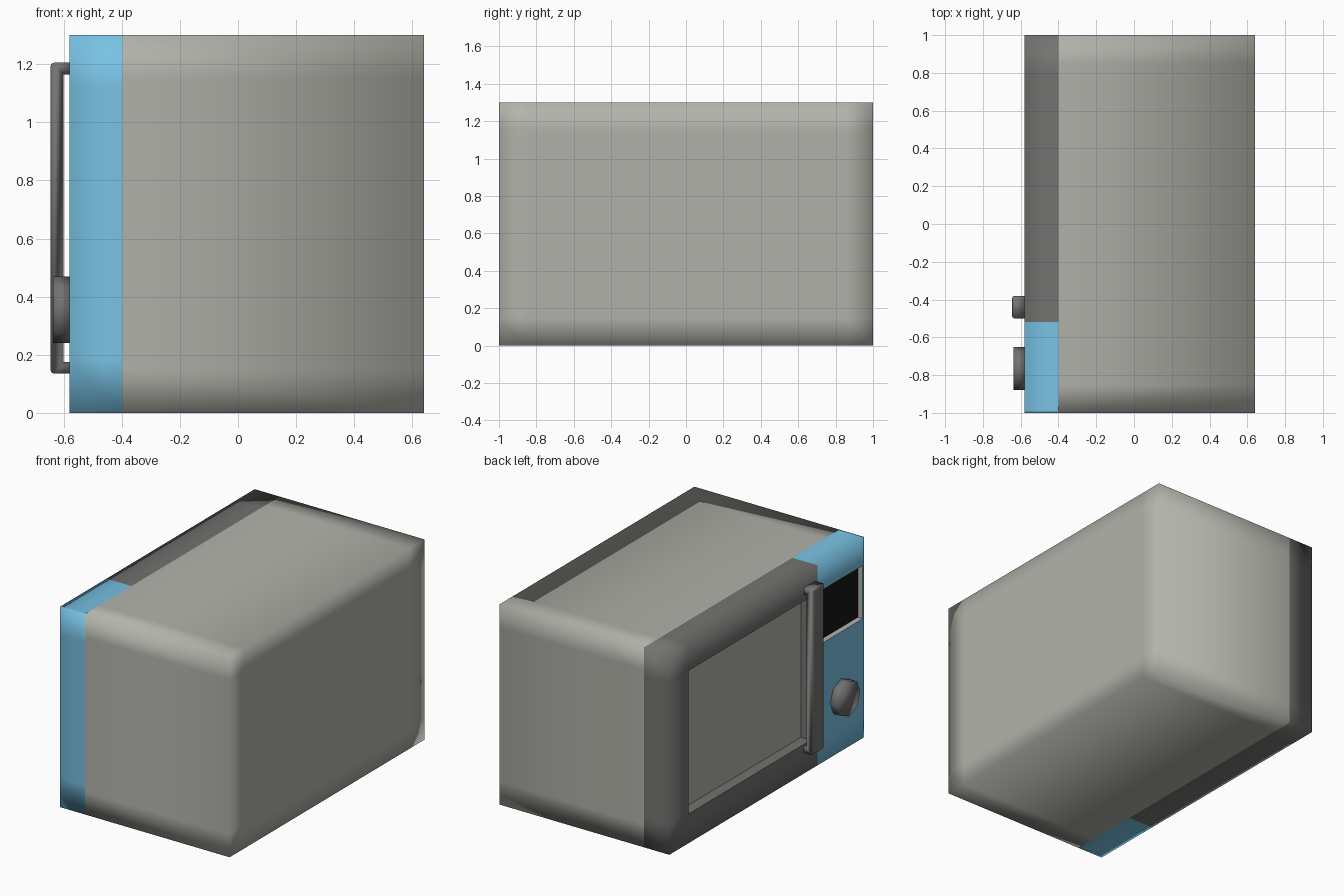
import bpy, bmesh, math
from mathutils import Vector, Matrix

if "Cube" in bpy.data.objects:
    bpy.data.objects.remove(bpy.data.objects["Cube"])


def material(name, rgb):
    m = bpy.data.materials.new(name)
    m.diffuse_color = (*rgb, 1)
    m.use_nodes = True
    m.node_tree.nodes["Principled BSDF"].inputs["Base Color"].default_value = m.diffuse_color
    return m


BEIGE = material("warm grey", (0.45, 0.45, 0.41))
DARK = material("dark grey", (0.17, 0.17, 0.165))
BLUE = material("sky blue", (0.19, 0.54, 0.78))
BLACK = material("display black", (0.008, 0.008, 0.008))


def finish(bm, name, mats):
    bmesh.ops.recalc_face_normals(bm, faces=bm.faces)
    for f in bm.faces:
        f.smooth = True
    me = bpy.data.meshes.new(name)
    bm.to_mesh(me)
    bm.free()
    for m in mats:
        me.materials.append(m)
    ob = bpy.data.objects.new(name, me)
    bpy.context.collection.objects.link(ob)
    return ob


def box(name, lo, hi, mats, cuts=(), seams=(), recess=None):
    """Smooth box with loop cuts (axis, value), sharp seam planes and an
    optional front recess (y0, y1, z0, z1, depth, wall material index)."""
    bm = bmesh.new()
    lo, hi = Vector(lo), Vector(hi)
    mat = Matrix.Translation((lo + hi) / 2) @ Matrix.Diagonal((*(hi - lo), 1))
    bmesh.ops.create_cube(bm, size=1, matrix=mat)
    cuts = list(cuts)
    if recess:
        cuts += [(1, recess[0]), (1, recess[1]), (2, recess[2]), (2, recess[3])]
    for axis, v in cuts:
        p, n = Vector(), Vector()
        p[axis], n[axis] = v, 1
        bmesh.ops.bisect_plane(bm, geom=bm.verts[:] + bm.edges[:] + bm.faces[:],
                               plane_co=p, plane_no=n)
    if recess:
        y0, y1, z0, z1, depth, wall = recess
        inner = []
        for f in bm.faces:
            c = f.calc_center_median()
            if abs(c.x - lo.x) < 1e-4 and y0 < c.y < y1 and z0 < c.z < z1:
                inner.append(f)
        res = bmesh.ops.extrude_face_region(bm, geom=inner)
        bmesh.ops.delete(bm, geom=[f for f in inner if f.is_valid], context='FACES')
        floor = [g for g in res['geom'] if isinstance(g, bmesh.types.BMFace)]
        for v in {v for f in floor for v in f.verts}:
            v.co.x += depth
        for f in floor:
            f.material_index = 1
            for e in f.edges:
                e.smooth = False
                for w in e.link_faces:
                    if w not in floor:
                        w.material_index = wall
                        for we in w.edges:
                            we.smooth = False
    for axis, v in seams:
        for e in bm.edges:
            if all(abs(q.co[axis] - v) < 1e-4 for q in e.verts):
                e.smooth = False
    return finish(bm, name, mats)


H = 1.30
edge_z = [(2, 0.15), (2, 1.15)]

# Main casing, softly shaded towards its edges
box("casing", (-0.40, -1, 0), (0.64, 1, H), [BEIGE],
    cuts=edge_z + [(1, -0.85), (1, 0.85)], seams=[(0, -0.40)])

# Door with recessed window
box("door", (-0.58, -0.52, 0), (-0.40, 1, H), [DARK, BEIGE],
    seams=[(0, -0.40), (1, -0.52)], recess=(-0.45, 0.805, 0.19, 1.12, 0.07, 0))

# Control panel with recessed display
box("control_panel", (-0.58, -1, 0), (-0.40, -0.52, H), [BLUE, BLACK, BEIGE],
    cuts=[(2, 0.19)], seams=[(0, -0.40), (1, -0.52)],
    recess=(-0.985, -0.55, 0.775, 1.12, 0.035, 2))

# Door handle: one C-shaped profile swept across its width
bm = bmesh.new()
profile = [(-0.58, 0.135), (-0.645, 0.135), (-0.645, 1.205), (-0.58, 1.205),
           (-0.58, 1.165), (-0.60, 1.165), (-0.60, 0.175), (-0.58, 0.175)]
face = bm.faces.new([bm.verts.new((x, -0.50, z)) for x, z in profile])
res = bmesh.ops.extrude_face_region(bm, geom=[face])
for g in res['geom']:
    if isinstance(g, bmesh.types.BMVert):
        g.co.y = -0.38
corners = [e for e in bm.edges if all(v.co.x < -0.64 for v in e.verts)]
bmesh.ops.bevel(bm, geom=corners, offset=0.012, segments=2, profile=0.5, affect='EDGES')
finish(bm, "door_handle", [DARK])

# Eight-sided timer knob
bm = bmesh.new()
bmesh.ops.create_cone(bm, cap_ends=True, segments=8, radius1=0.115, radius2=0.115, depth=0.06,
                      matrix=Matrix.Translation((-0.607, -0.765, 0.355))
                      @ Matrix.Rotation(math.pi / 2, 4, 'Y'))
finish(bm, "timer_knob", [DARK])
